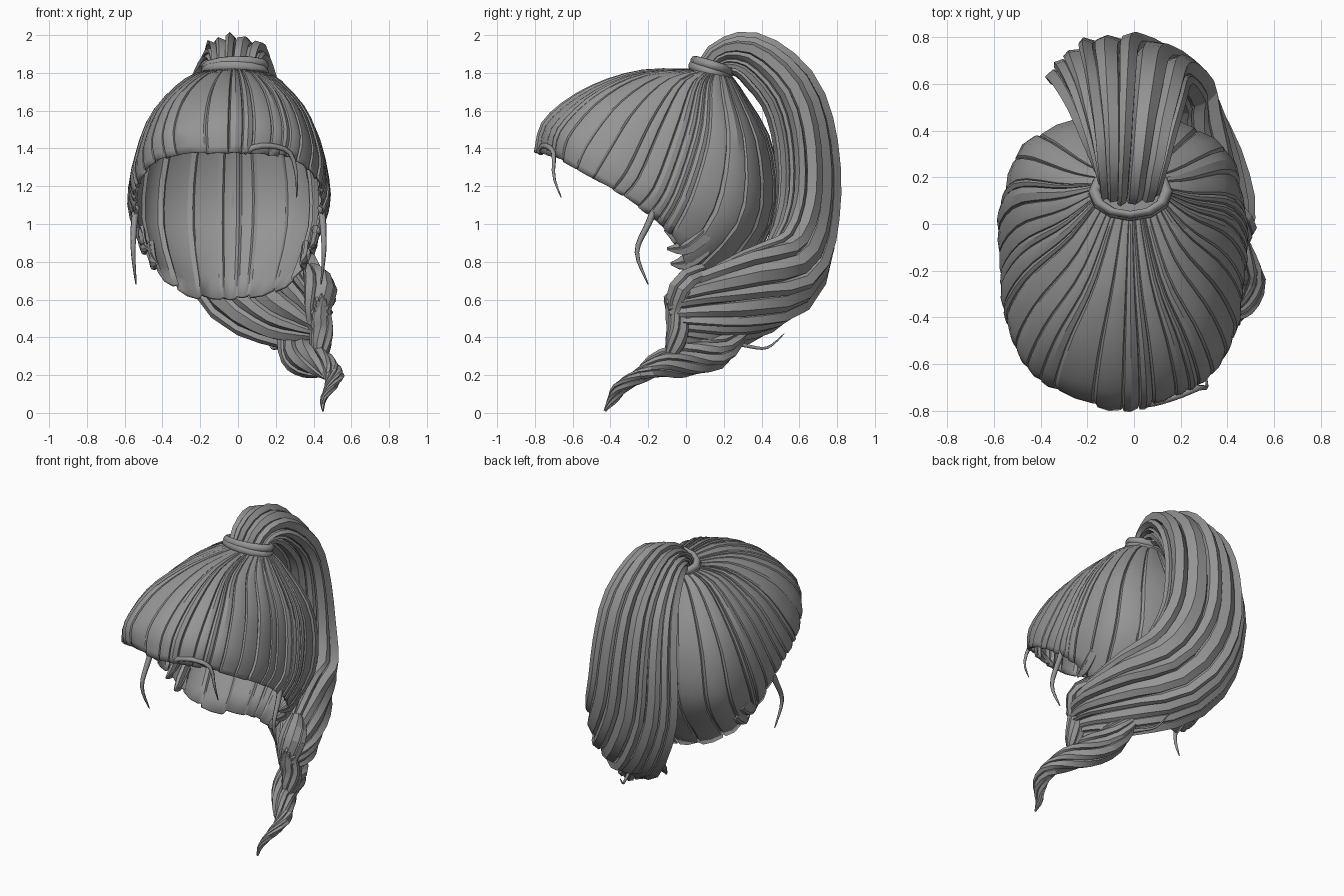
import bpy, math, random
from mathutils import Vector

if "Cube" in bpy.data.objects:
    bpy.data.objects.remove(bpy.data.objects["Cube"])

random.seed(4)
CX = -0.05  # centre line of the cap

hair = bpy.data.materials.new("grey hair")
hair.diffuse_color = (0.3, 0.3, 0.3, 1)
hair.use_nodes = True
hair.node_tree.nodes["Principled BSDF"].inputs["Base Color"].default_value = hair.diffuse_color


def spline(pts, t, closed=False):
    """Catmull-Rom through tuples of numbers, t counted in points."""
    n = len(pts)
    i = math.floor(t) if closed else min(max(int(t), 0), n - 2)
    f = t - i
    pick = (lambda k: pts[k % n]) if closed else (lambda k: pts[min(max(k, 0), n - 1)])
    a, b, c, d = (pick(i + k) for k in (-1, 0, 1, 2))
    return [0.5 * (2 * q + (r - p) * f + (2 * p - 5 * q + 4 * r - s) * f * f
                   + (3 * q - p - 3 * r + s) * f ** 3) for p, q, r, s in zip(a, b, c, d)]


def make(name, verts, faces, angle=30):
    me = bpy.data.meshes.new(name)
    me.from_pydata(verts, [], faces)
    me.materials.append(hair)
    ob = bpy.data.objects.new(name, me)
    bpy.context.collection.objects.link(ob)
    bpy.ops.object.select_all(action='DESELECT')
    ob.select_set(True)
    bpy.context.view_layer.objects.active = ob
    bpy.ops.object.shade_smooth_by_angle(angle=math.radians(angle))
    return ob


def strand_columns(count, spread):
    """Uneven saw-tooth pleats round a loop: (position 0..1, height 0..1, strand number)."""
    w = [random.uniform(1 - spread, 1 + spread) for _ in range(count)]
    total, pos, out = sum(w), 0, []
    for k, wk in enumerate(w):
        h = random.uniform(0.6, 1.1)
        for f, z in ((0, 0), (0.1, 0.75), (0.5, 1), (0.95, 0.5)):
            out.append(((pos + f * wk) / total, z * h, k))
        pos += wk
    return out


def loop_faces(cols, rows):
    return [(c * rows + r, c * rows + r + 1, (c + 1) % cols * rows + r + 1, (c + 1) % cols * rows + r)
            for c in range(cols) for r in range(rows - 1)]


def sweep(name, keys, cols, rows, amp, twist=0.0, angle=25):
    """Pleated tube; each key is x, y, z, side vector x, z, half width, half depth."""
    verts, n = [], len(keys) - 1
    for u, h, k in cols:
        for r in range(rows):
            t = n * r / (rows - 1)
            key = spline(keys, t)
            c = Vector(key[:3])
            tan = (Vector(spline(keys, min(t + 0.05, n))[:3])
                   - Vector(spline(keys, max(t - 0.05, 0))[:3])).normalized()
            side = Vector((key[3], 0, key[4]))
            side = (side - tan * side.dot(tan)).normalized()
            nor = tan.cross(side)
            a = 2 * math.pi * u + twist * r / (rows - 1)
            w, d = max(key[5], 0.002), max(key[6], 0.002)
            s = min(1, d / 0.1) * amp * (h - 0.6)
            verts.append(c + side * math.cos(a) * (w + s) + nor * math.sin(a) * (d + s))
    m = len(cols)
    faces = [f[::-1] for f in loop_faces(m, rows)]
    faces += [[c * rows for c in range(m)], [c * rows + rows - 1 for c in reversed(range(m))]]
    return make(name, verts, faces, angle)


# Cap: half profiles from front to back, each running from the tie to the rim
half = [
    [(0, -.25, 1.81), (0, -.54, 1.71), (0, -.75, 1.55), (0, -.80, 1.38)],
    [(.16, -.25, 1.79), (.28, -.49, 1.67), (.34, -.66, 1.49), (.32, -.69, 1.35)],
    [(.23, -.12, 1.77), (.39, -.31, 1.61), (.47, -.46, 1.39), (.46, -.53, 1.26)],
    [(.27, .02, 1.75), (.44, -.07, 1.53), (.525, -.19, 1.22), (.505, -.28, 1.11)],
    [(.27, .15, 1.73), (.46, .15, 1.45), (.525, .06, 1.12), (.47, -.06, .90)],
    [(.19, .25, 1.71), (.36, .35, 1.40), (.40, .33, 1.00), (.31, .03, .67)],
    [(0, .30, 1.70), (0, .46, 1.40), (0, .46, 1.00), (0, .19, .57)],
]
profiles = half + [[(-x, y, z) for x, y, z in p] for p in half[5:0:-1]]
ROWS = 14
STRANDS = 38
cols = strand_columns(STRANDS, 0.65)
ends = [random.uniform(0.97, 1.01) for _ in range(STRANDS)]
verts = []
for u, h, k in cols:
    a = 2 * math.pi * u
    line = [(0.13 * math.sin(a), 0.13 - 0.08 * math.cos(a), 1.82)]
    line += [spline([p[j] for p in profiles], u * 12, True) for j in range(4)]
    for r in range(ROWS):
        v = r / (ROWS - 1)
        p = Vector(spline(line, 4 * v * ends[k]))
        out = (p - Vector((0, -0.1, 1.15))).normalized()
        p += out * (h - 0.7) * 0.021 * (0.3 + 0.7 * min(1, v * 2.5))
        verts.append(p + Vector((CX + 0.03 * (1 - v) ** 2, 0, 0)))
faces = loop_faces(len(cols), ROWS) + [[c * ROWS for c in range(len(cols))]]
cap = make("hair_cap", verts, faces)
shell = cap.modifiers.new("thickness", 'SOLIDIFY')
shell.thickness = 0.014
shell.offset = -1

# Hair tie: two tilted oval bands
for i in range(2):
    bpy.ops.mesh.primitive_torus_add(
        major_segments=12, minor_segments=8, major_radius=0.155, minor_radius=0.025,
        location=(-0.015, 0.13 + 0.01 * i, 1.81 + 0.025 * i),
        rotation=(math.radians(-17), math.radians(2 - 4 * i), 0))
    tie = bpy.context.object
    tie.name = f"hair_tie_{i + 1}"
    tie.scale = (1, 0.68, 1)
    tie.data.materials.append(hair)
    bpy.ops.object.shade_smooth_by_angle(angle=math.radians(50))

# Ponytail: arches up and back, falls, then sweeps forward to the right
sweep("ponytail", [
    (-.02, .14, 1.81, 1, 0, .12, .07),
    (-.02, .21, 1.88, 1, 0, .14, .085),
    (-.02, .36, 1.86, 1, 0, .18, .125),
    (-.03, .54, 1.68, 1, 0, .24, .15),
    (-.05, .625, 1.40, 1, 0, .28, .155),
    (-.04, .63, 1.05, 1, .1, .31, .16),
    (.08, .54, .74, .85, .5, .30, .17),
    (.27, .29, .60, .5, .9, .245, .14),
    (.39, .06, .54, .3, 1, .175, .10),
    (.43, -.09, .50, .1, 1, .11, .04),
], strand_columns(14, 0.5), 26, 0.06, 0.9)

# Inner lock that turns into the curled tip
sweep("tail_tip", [
    (.25, .28, .44, .4, .9, .05, .05),
    (.31, .17, .33, .3, 1, .09, .08),
    (.36, .02, .29, .2, 1, .09, .08),
    (.44, -.13, .26, 0, 1, .065, .07),
    (.51, -.24, .20, -.4, 1, .035, .05),
    (.49, -.34, .14, -.6, .8, .025, .04),
    (.45, -.39, .07, -1, .3, .015, .025),
    (.45, -.43, .01, -1, .2, .004, .006),
], strand_columns(6, 0.3), 20, 0.04, 4.0)

# Twisted lock hanging beside the sweep
sweep("side_lock", [
    (.38, .10, .75, 1, .2, .04, .05),
    (.43, -.01, .67, 1, .2, .085, .07),
    (.42, -.05, .54, 1, .2, .065, .055),
    (.44, -.04, .45, 1, .2, .06, .055),
    (.44, -.06, .35, 1, .2, .05, .05),
    (.44, -.10, .26, 1, .2, .01, .01),
], strand_columns(5, 0.3), 14, 0.03, 1.5)


def wisp(name, pts, size):
    """Thin round strand that tapers at the end."""
    curve = bpy.data.curves.new(name, 'CURVE')
    curve.dimensions = '3D'
    curve.bevel_depth = size
    curve.bevel_resolution = 1
    curve.use_fill_caps = True
    sp = curve.splines.new('POLY')
    sp.points.add(12)
    for i, p in enumerate(sp.points):
        p.co = (*spline(pts, (len(pts) - 1) * i / 12), 1)
        p.radius = 1 - 0.85 * (i / 12) ** 2
    curve.materials.append(hair)
    ob = bpy.data.objects.new(name, curve)
    bpy.context.collection.objects.link(ob)


# Loose wisps at the fringe, temples and tail
wisp("fringe_wisp", [(.03, -.77, 1.38), (.10, -.76, 1.41), (.20, -.73, 1.41), (.28, -.70, 1.37),
                     (.31, -.70, 1.25), (.31, -.66, 1.14)], 0.018)
for s, side in ((-1, "left"), (1, "right")):
    wisp(f"temple_wisp_{side}", [(CX + s * .49, -.16, 1.09), (CX + s * .50, -.20, 1.0),
                                 (CX + s * .505, -.26, .85), (CX + s * .49, -.20, .68)], 0.02)
    # Short flicked tufts behind the ears
    for k in range(2):
        x, z = .46 - .05 * k, .92 - .08 * k
        sweep(f"nape_tuft_{side}_{k + 1}", [
            (CX + s * x, .10, z + .04, 1, 0, .02, .05),
            (CX + s * (x - .01), .0, z - .04, 1, 0, .02, .045),
            (CX + s * (x - .03), -.10 + .02 * k, z - .05, 1, 0, .006, .008),
        ], strand_columns(3, 0.2), 8, 0.02)
wisp("tail_wisp", [(.24, .22, .38), (.22, .32, .355), (.18, .43, .345), (.14, .52, .42)], 0.012)
